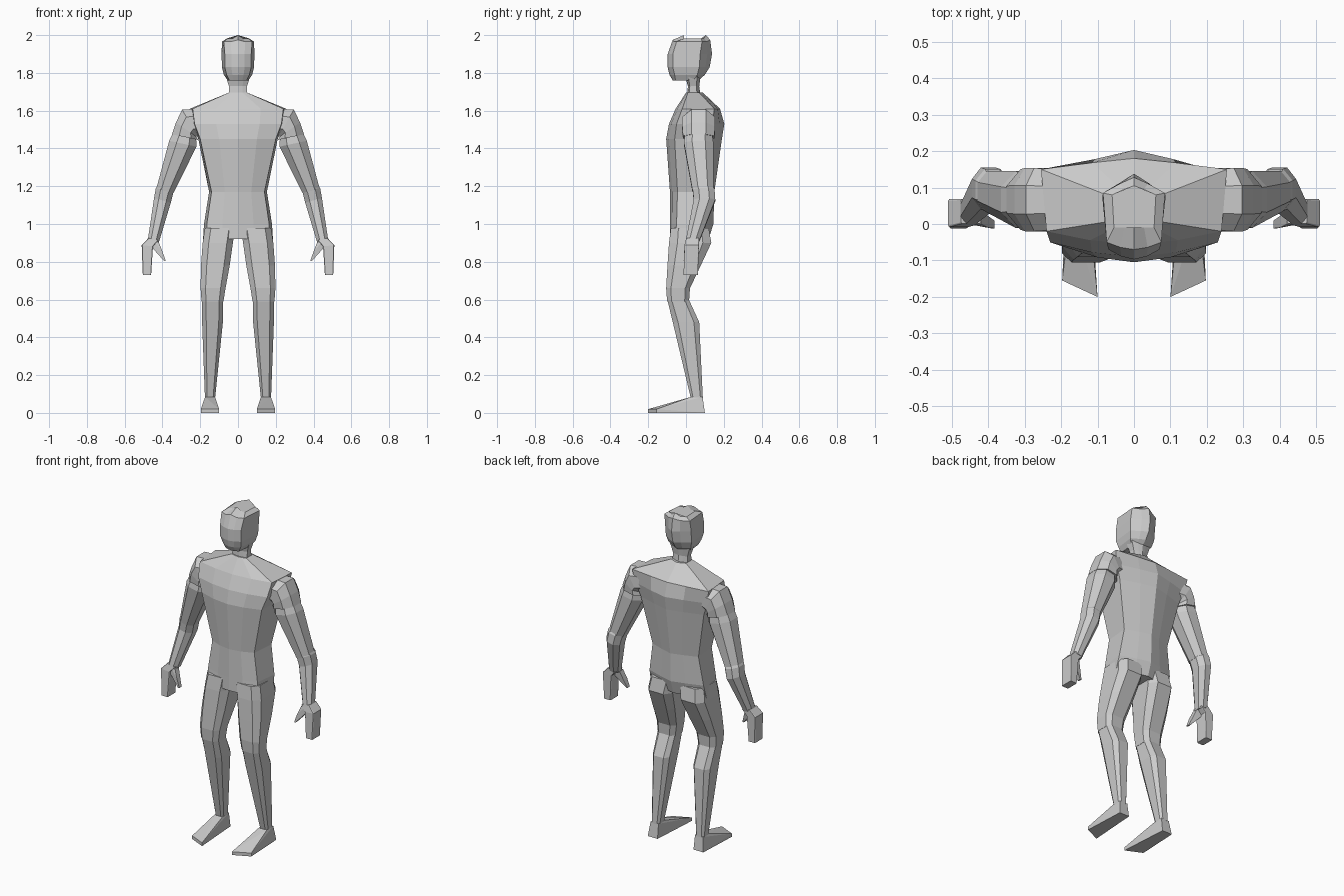
import bpy, bmesh
from math import cos, sin, radians
from mathutils import Vector


def finish(name, bm, mirror=False):
    bmesh.ops.recalc_face_normals(bm, faces=bm.faces[:])
    mesh = bpy.data.meshes.new(name)
    bm.to_mesh(mesh)
    bm.free()
    ob = bpy.data.objects.new(name, mesh)
    bpy.context.collection.objects.link(ob)
    if mirror:
        ob.modifiers.new("mirror", 'MIRROR').use_axis[0] = True
    return ob


def loft(name, rings, mirror=False):
    """Skin a list of equal-length point rings and cap both ends."""
    bm = bmesh.new()
    vs = [[bm.verts.new(p) for p in r] for r in rings]
    n = len(vs[0])
    for a, b in zip(vs, vs[1:]):
        for i in range(n):
            j = (i + 1) % n
            bm.faces.new((a[i], a[j], b[j], b[i]))
    bm.faces.new(vs[0])
    bm.faces.new(vs[-1])
    return finish(name, bm, mirror)


def hull(name, pts, mirror=True):
    bm = bmesh.new()
    for p in pts:
        bm.verts.new(p)
    bmesh.ops.convex_hull(bm, input=bm.verts[:])
    bmesh.ops.dissolve_limit(bm, angle_limit=radians(2), verts=bm.verts[:], edges=bm.edges[:])
    return finish(name, bm, mirror)


def body_ring(z, wf, yfc, yfs, wb, ybs, ybc, dz=0.0):
    """Symmetric section: front centre, front corner, back corner, back centre."""
    fm = (wf * .5, yfc * .7 + yfs * .3, z)
    bmid = (wb * .45, ybc * .6 + ybs * .4, z)
    half = [fm, (wf, yfs, z), (wb, ybs, z), bmid]
    left = [(-x, y, zz) for x, y, zz in reversed(half)]
    return [(0, yfc, z + dz)] + half + [(0, ybc, z + dz)] + left


def limb_ring(x, y, z, r, d, tilt=0, c=.45):
    """Eight-sided section, tilted in the front plane."""
    u = Vector((cos(radians(tilt)), 0, sin(radians(tilt))))
    o = Vector((x, y, z))
    prof = [(1, c), (c, 1), (-c, 1), (-1, c), (-1, -c), (-c, -1), (c, -1), (1, -c)]
    return [o + u * (r * a) + Vector((0, d * b, 0)) for a, b in prof]


# Torso with a raised spine
loft("torso", [body_ring(*r) for r in (
    (.92, .165, -.085, -.06, .185, .07, .12),
    (1.0, .165, -.085, -.05, .18, .09, .145),
    (1.17, .14, -.085, -.045, .153, .10, .15),
    (1.45, .20, -.105, -.06, .21, .13, .19),
    (1.53, .23, -.09, -.05, .24, .14, .203),
    (1.61, .24, -.055, -.02, .255, .15, .18),
    (1.695, .05, .0, .01, .05, .07, .09))])

# Neck
loft("neck", [body_ring(*r) for r in (
    (1.66, .05, .005, .015, .05, .06, .08),
    (1.73, .048, .01, .02, .048, .055, .07),
    (1.80, .07, -.01, .01, .07, .06, .08))])

# Head
loft("head", [body_ring(*r) for r in (
    (1.76, .045, -.07, -.055, .055, .04, .065),
    (1.79, .06, -.088, -.06, .075, .06, .10),
    (1.83, .07, -.097, -.07, .085, .07, .125),
    (1.90, .07, -.097, -.07, .087, .075, .138),
    (1.965, .075, -.07, -.05, .085, .085, .128, .01),
    (1.982, .055, -.01, -.01, .06, .08, .105, .018))])

# Arms: shoulder cap, upper arm, forearm
loft("shoulder", [limb_ring(*r) for r in (
    (.20, .065, 1.54, .07, .08, 90),
    (.255, .067, 1.535, .082, .087, 60),
    (.275, .067, 1.50, .065, .087, 35),
    (.28, .067, 1.46, .071, .083, 12))], True)
loft("upper_arm", [limb_ring(*r) for r in (
    (.28, .067, 1.48, .06, .07, 15),
    (.292, .067, 1.425, .074, .078, 12),
    (.387, .09, 1.175, .047, .056, 12))], True)
loft("forearm", [limb_ring(*r) for r in (
    (.385, .09, 1.20, .04, .05, 12),
    (.388, .093, 1.18, .048, .058, 12),
    (.40, .098, 1.125, .046, .057, 15),
    (.448, .035, .91, .03, .036, 12))], True)

# Hand and thumb
loft("hand", [limb_ring(x, y, z, r, d, t, .9) for x, y, z, r, d, t in (
    (.447, .035, .92, .028, .034, 12),
    (.480, .03, .885, .03, .038, 5),
    (.482, .025, .73, .022, .038, 0))], True)
hull("thumb", [(x, y, z) for x, z in ((.42, .905), (.455, .875), (.45, .91))
               for y in (.0, .035)]
     + [(.40, y, .855) for y in (-.01, .02)]
     + [(x, y, .805) for x in (.383, .392) for y in (-.012, .01)])

# Legs
loft("thigh", [limb_ring(*r, 0, .6) for r in (
    (.095, .02, .98, .08, .10),
    (.107, .022, .90, .08, .112),
    (.12, -.01, .78, .076, .088),
    (.132, -.042, .66, .066, .063),
    (.135, -.042, .59, .058, .058))], True)
loft("calf", [limb_ring(*r, 0, .6) for r in (
    (.135, -.042, .60, .057, .057),
    (.135, .0, .48, .055, .07),
    (.148, .057, .08, .027, .032))], True)

# Feet
hull("foot", [(.12, .10, 0), (.185, .10, 0), (.197, -.155, 0), (.10, -.20, 0),
              (.197, -.155, .02), (.10, -.20, .02)]
     + [(x, y, .085) for x in (.122, .174) for y in (.028, .088)])
